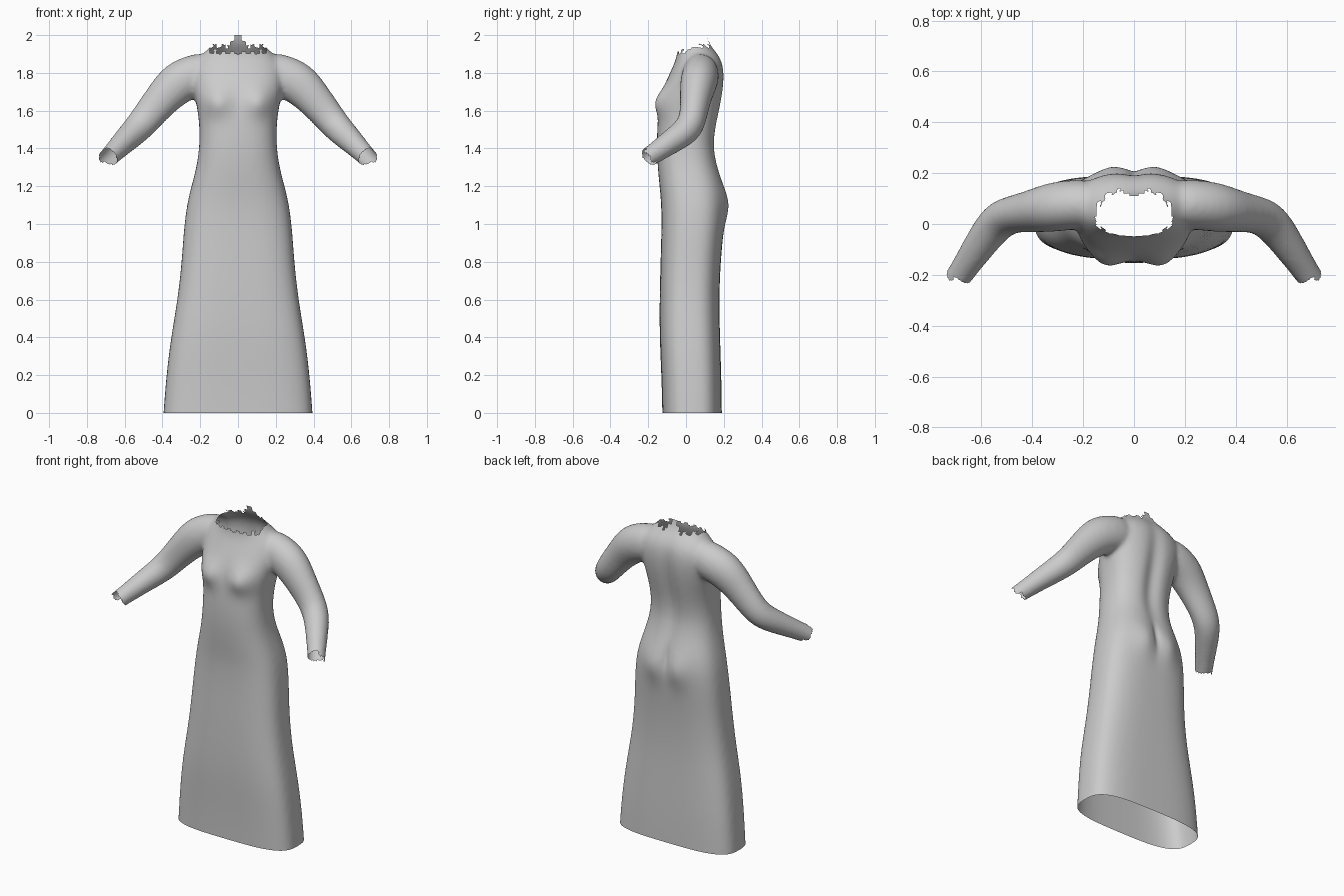
import bpy, bmesh, math
from mathutils import Vector

if "Cube" in bpy.data.objects:
    bpy.data.objects.remove(bpy.data.objects["Cube"])

SEG = 48
bm = bmesh.new()


def loft(rings):
    """Closed solid through a list of point rings."""
    loops = [[bm.verts.new(p) for p in ring] for ring in rings]
    n = len(loops[0])
    for a, b in zip(loops, loops[1:]):
        for i in range(n):
            j = (i + 1) % n
            bm.faces.new((a[i], a[j], b[j], b[i]))
    bm.faces.new(loops[0][::-1])
    bm.faces.new(loops[-1])


def gauss(d, s):
    return math.exp(-(d / s) ** 2)


# Skirt, bodice and neck: height, half width, front y, back y, squareness
sections = [
    (-0.16, .40, -.125, .19, 3.3), (-0.08, .40, -.125, .19, 3.3),
    (0.0, .395, -.125, .19, 3.3), (0.2, .38, -.13, .187, 3.3),
    (0.4, .355, -.14, .18, 3.2), (0.6, .32, -.14, .175, 3.0),
    (0.8, .298, -.135, .183, 2.9), (0.95, .289, -.13, .198, 2.8),
    (1.1, .272, -.13, .212, 2.7), (1.2, .247, -.14, .20, 2.6),
    (1.3, .22, -.15, .17, 2.5), (1.4, .205, -.155, .15, 2.5),
    (1.5, .203, -.153, .16, 2.5), (1.6, .213, -.145, .182, 2.5),
    (1.7, .235, -.13, .20, 2.5), (1.8, .25, -.085, .207, 2.4),
    (1.87, .225, -.052, .192, 2.3), (1.915, .17, -.045, .16, 2.2),
    (1.95, .135, -.052, .13, 2.1), (2.0, .118, -.057, .112, 2.0),
    (2.07, .11, -.06, .10, 2.0),
]


def body_ring(z, w, yf, yb, n):
    pts = []
    for i in range(SEG):
        a = 2 * math.pi * i / SEG
        c, s = math.cos(a), math.sin(a)
        x = w * math.copysign(abs(c) ** (2 / n), c)
        y = (yf + yb) / 2 + (yb - yf) / 2 * math.copysign(abs(s) ** (2 / n), s)
        pts.append((x, y, z))
    return pts


loft([body_ring(*s) for s in sections])

# Sleeves: centre and radius along the arm
arm = [
    (.12, .078, 1.81, .11), (.24, .078, 1.785, .115), (.325, .065, 1.745, .115),
    (.40, .05, 1.665, .097), (.47, .04, 1.58, .086), (.535, .018, 1.50, .078),
    (.605, -.08, 1.435, .066), (.675, -.185, 1.362, .052), (.735, -.273, 1.304, .05),
]
for side in (1, -1):
    pts = [Vector((side * x, y, z)) for x, y, z, r in arm]
    rings = []
    for k, p in enumerate(pts):
        t = (pts[min(k + 1, len(pts) - 1)] - pts[max(k - 1, 0)]).normalized()
        u = (Vector((0, 1, 0)) - t * t.y).normalized()
        v = t.cross(u)
        r = arm[k][3]
        depth = .86 if k < 5 else 1.0
        rings.append([p + u * r * depth * math.cos(2 * math.pi * i / 24)
                      + v * r * math.sin(2 * math.pi * i / 24) for i in range(24)])
    loft(rings)

bmesh.ops.recalc_face_normals(bm, faces=bm.faces[:])
mesh = bpy.data.meshes.new("long_dress")
bm.to_mesh(mesh)
bm.free()
dress = bpy.data.objects.new("long_dress", mesh)
bpy.context.collection.objects.link(dress)
bpy.context.view_layer.objects.active = dress
dress.select_set(True)

# Fuse body and sleeves into one smooth skin
sub = dress.modifiers.new("round", 'SUBSURF')
sub.levels = sub.render_levels = 2
rem = dress.modifiers.new("fuse", 'REMESH')
rem.mode = 'VOXEL'
rem.voxel_size = 0.012
smo = dress.modifiers.new("soften", 'SMOOTH')
smo.factor = 0.5
smo.iterations = 12
for m in ("round", "fuse", "soften"):
    bpy.ops.object.modifier_apply(modifier=m)

bm = bmesh.new()
bm.from_mesh(mesh)

# Bust, seat and spine shaping
for v in bm.verts:
    x, y, z = v.co
    if abs(x) > .3:
        continue
    if y < 0:
        v.co.y -= .036 * gauss(abs(x) - .115, .075) * gauss(z - 1.645, .075)
    elif y > .08:
        v.co.y += .02 * gauss(abs(x) - .085, .07) * gauss(z - 1.1, .1)
        v.co.y -= .022 * gauss(x, .05) * gauss(z - 1.55, .3)
        v.co.y -= .012 * gauss(x, .02) * gauss(z - 1.16, .07)

# Straight hem and top limit
for z, flip in ((0, True), (2, False)):
    bmesh.ops.bisect_plane(bm, geom=bm.verts[:] + bm.edges[:] + bm.faces[:],
                           plane_co=(0, 0, z), plane_no=(0, 0, 1),
                           clear_inner=flip, clear_outer=not flip)

wrist = Vector((.675, -.185, 1.362))
along = Vector((.565, -.64, -.52)).normalized()


def is_opening(c):
    ax = abs(c.x)
    # Ragged neckline with a stepped point at the back
    if ax < .15 and c.z > 1.85:
        tooth = .018 * (int(ax / .022) % 2)
        if c.y > .06 and ax < .055:
            limit = 9 if ax < .02 else 1.97 if ax < .036 else 1.945
            if c.y < .085:
                limit = 1.9
        else:
            blend = min(max((c.y + .03) / .09, 0), 1)
            limit = 1.9 + .033 * blend + tooth
        return c.z > limit
    # Cuffs with a small flap on the outer side
    if ax > .55:
        d = Vector((ax, c.y, c.z)) - wrist
        flap = .03 if d.x - along.x * d.dot(along) > .022 else 0
        return d.dot(along) > .012 + flap
    return False


bmesh.ops.delete(bm, geom=[f for f in bm.faces if is_opening(f.calc_center_median())],
                 context='FACES')
# Keep only the main connected skin
seen, best = set(), set()
for v in bm.verts:
    if v in seen:
        continue
    island, stack = {v}, [v]
    while stack:
        for e in stack.pop().link_edges:
            for w in e.verts:
                if w not in island:
                    island.add(w)
                    stack.append(w)
    seen |= island
    if len(island) > len(best):
        best = island
bmesh.ops.delete(bm, geom=[v for v in bm.verts if v not in best], context='VERTS')
bm.to_mesh(mesh)
bm.free()

# Plain cloth colour
cloth = bpy.data.materials.new("light_grey_cloth")
cloth.diffuse_color = (.6, .6, .6, 1)
cloth.use_nodes = True
cloth.node_tree.nodes["Principled BSDF"].inputs["Base Color"].default_value = cloth.diffuse_color
mesh.materials.clear()
mesh.materials.append(cloth)
for p in mesh.polygons:
    p.material_index = 0
    p.use_smooth = True
